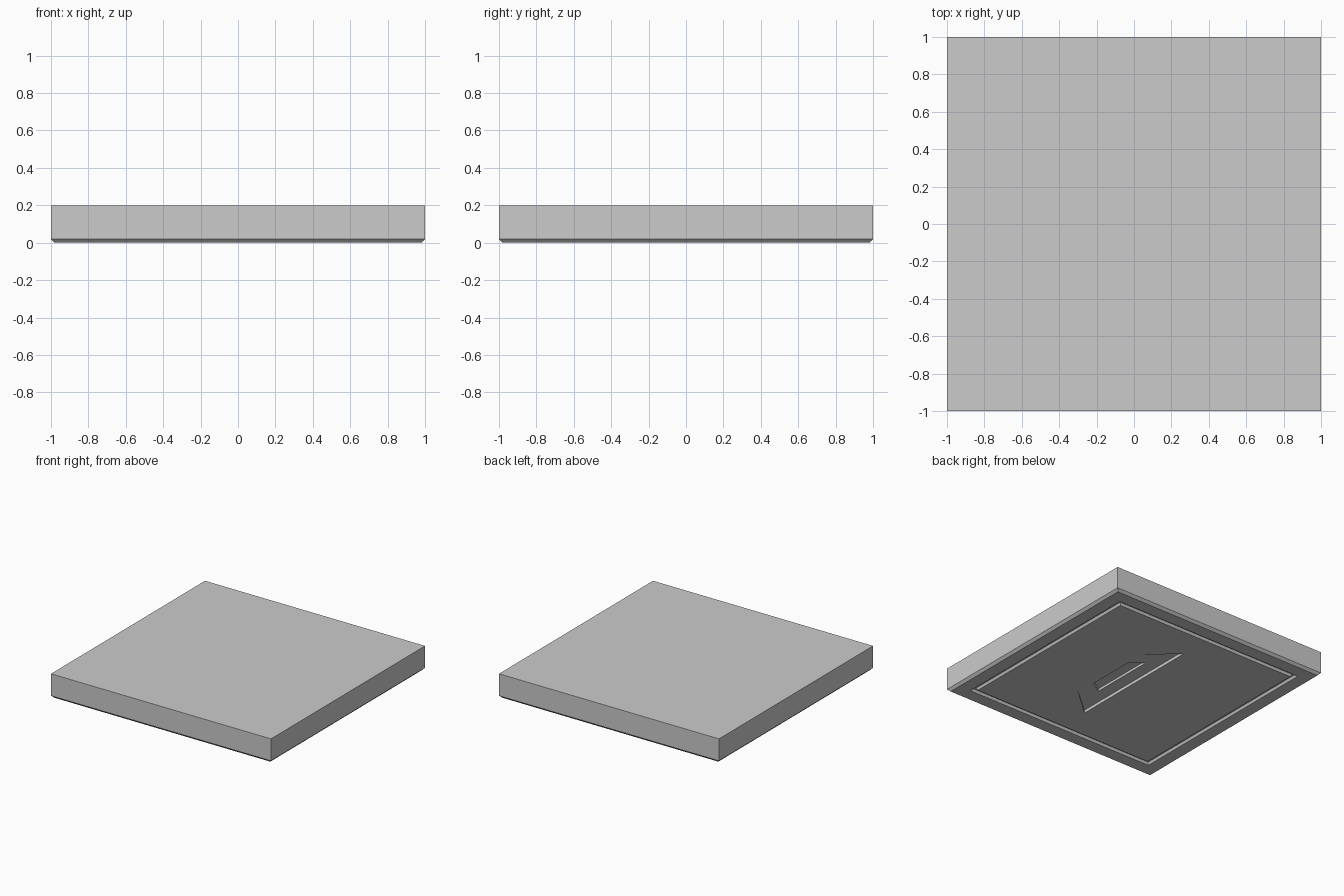
import bpy

if "Cube" in bpy.data.objects:
    bpy.data.objects.remove(bpy.data.objects["Cube"])


def make_object(name, verts, faces):
    mesh = bpy.data.meshes.new(name)
    mesh.from_pydata(verts, [], faces)
    mesh.validate()
    obj = bpy.data.objects.new(name, mesh)
    bpy.context.collection.objects.link(obj)
    return obj


def loft(name, rings):
    """Join stacked four-cornered rings and cap both ends."""
    verts = [v for ring in rings for v in ring]
    n = len(rings)
    faces = [(0, 1, 2, 3), tuple(4 * (n - 1) + i for i in (3, 2, 1, 0))]
    for r in range(n - 1):
        for i in range(4):
            j = (i + 1) % 4
            a, b = 4 * r, 4 * (r + 1)
            faces.append((a + j, a + i, b + i, b + j))
    return make_object(name, verts, faces)


def square(half, z):
    return [(-half, -half, z), (half, -half, z), (half, half, z), (-half, half, z)]


def trapezoid(x0, w0, z0, x1, w1, z1):
    return [(x0, -w0, z0), (x1, -w1, z1), (x1, w1, z1), (x0, w0, z0)]


def cut(target, cutter):
    cutter.hide_render = True
    cutter.hide_viewport = True
    mod = target.modifiers.new(cutter.name, 'BOOLEAN')
    mod.operation = 'DIFFERENCE'
    mod.solver = 'EXACT'
    mod.object = cutter


# Square plate: chamfered lower rim and a thin border groove underneath
profile = [(1, 0.2), (1, 0.02), (0.98, 0), (0.875, 0),
           (0.865, 0.02), (0.845, 0.02), (0.835, 0)]
plate = loft("plate", [square(h, z) for h, z in profile])

# Sloping trapezoid recess, shallow toward +x
ramp = loft("ramp_recess_cutter", [
    trapezoid(0, 0.58, 0.025, 0.265, 0.345, 0.0005),
    trapezoid(0, 0.58, -0.05, 0.265, 0.345, -0.05)])
cut(plate, ramp)

# Smaller, deeper recess inside the ramp
pocket = loft("pocket_cutter", [
    trapezoid(0.115, 0.28, 0.035, 0.23, 0.2, 0.035),
    trapezoid(0.115, 0.28, -0.06, 0.23, 0.2, -0.06)])
cut(plate, pocket)
